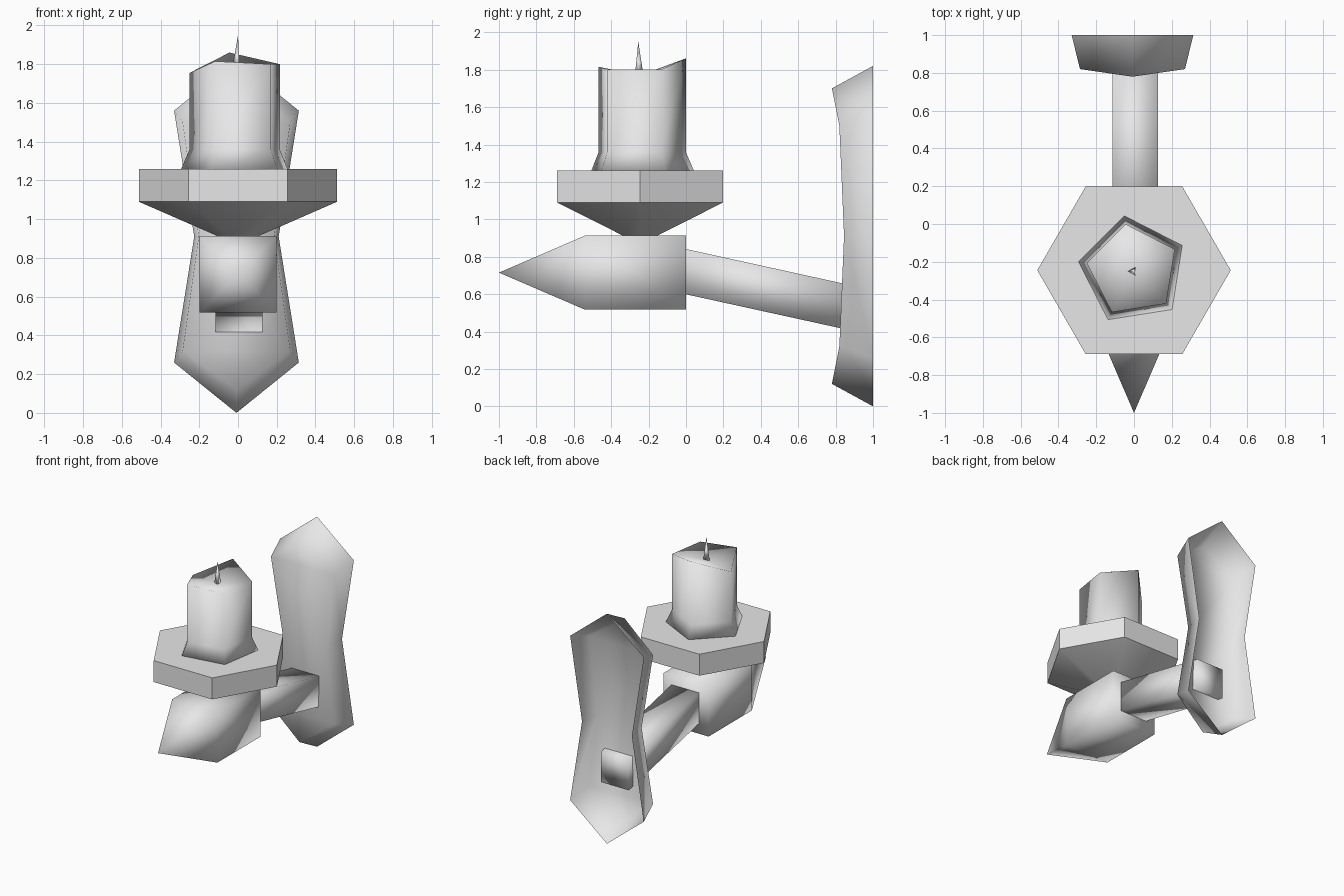
import bpy, math
from mathutils import Vector

default_cube = bpy.data.objects.get("Cube")
if default_cube:
    bpy.data.objects.remove(default_cube, do_unlink=True)

GREY = (0.8, 0.8, 0.8, 1.0)
grey = bpy.data.materials.new("plain_grey")
grey.use_nodes = True
grey.diffuse_color = GREY
grey.node_tree.nodes["Principled BSDF"].inputs["Base Color"].default_value = GREY


def loft(name, rings, start=True, end=True, sharp_angle=None):
    """Skin equal-length rings; a one-point ring is an apex; optional end caps."""
    verts, loops = [], []
    for ring in rings:
        loops.append(list(range(len(verts), len(verts) + len(ring))))
        verts += [Vector(p) for p in ring]
    faces = []
    for low, high in zip(loops, loops[1:]):
        count = max(len(low), len(high))
        for i in range(count):
            j = (i + 1) % count
            if len(high) == 1:
                faces.append((low[i], low[j], high[0]))
            elif len(low) == 1:
                faces.append((low[0], high[j], high[i]))
            else:
                faces.append((low[i], low[j], high[j], high[i]))
    if start and len(loops[0]) > 2:
        faces.append(loops[0][::-1])
    if end and len(loops[-1]) > 2:
        faces.append(loops[-1])
    mesh = bpy.data.meshes.new(name)
    mesh.from_pydata(verts, [], faces)
    mesh.materials.append(grey)
    mesh.validate()
    mesh.update()
    obj = bpy.data.objects.new(name, mesh)
    bpy.context.collection.objects.link(obj)
    for other in bpy.context.selected_objects:
        other.select_set(False)
    obj.select_set(True)
    bpy.context.view_layer.objects.active = obj
    if sharp_angle is None:
        bpy.ops.object.shade_smooth()
    else:
        bpy.ops.object.shade_smooth_by_angle(angle=math.radians(sharp_angle))
    return obj


def polygon(sides, radius, z, turn=0, centre=(0, -0.245)):
    """Horizontal regular polygon, counter-clockwise from above."""
    angles = [math.radians(turn) + math.tau * i / sides for i in range(sides)]
    return [(centre[0] + radius * math.cos(a), centre[1] + radius * math.sin(a), z)
            for a in angles]


def square(half, y, z, x=0):
    """Upright square facing +y."""
    return [(x + half * sx, y, z + half * sz)
            for sx, sz in ((1, -1), (-1, -1), (-1, 1), (1, 1))]


# Drip tray: hexagonal slab on a shallow cone
loft("drip_tray",
     [polygon(6, r, z) for r, z in ((0.1, 0.91), (0.512, 1.09), (0.512, 1.26))],
     sharp_angle=30)

# Candle: flared pentagon with an uneven rim and dished top
mid = (-0.005, -0.246)
rim_heights = (1.80, 1.86, 1.755, 1.815, 1.80)
rim = [(x, y, z) for (x, y, _), z in zip(polygon(5, 0.248, 0, 27, mid), rim_heights)]
loft("candle", [polygon(5, 0.292, 1.26, 27, mid), polygon(5, 0.248, 1.36, 27, mid),
                rim, [(*mid, 1.77)]])

# Wick
loft("wick", [polygon(3, 0.028, 1.76, 60, (-0.005, -0.25)), [(0, -0.255, 1.95)]])

# Holder: square block drawn out to a point at the front
loft("holder", [[(0, -1, 0.715)], square(0.198, -0.54, 0.715), square(0.198, 0, 0.715)])

# Arm sloping back through the wall plate
loft("arm", [square(0.121, -0.05, 0.731, 0.006), square(0.121, 0.88, 0.527, 0.006)])


# Wall plate: waisted shell, open at the back
def plate_ring(tip, shoulder, waist):
    """Six-point outline mirrored in x and about mid height; items are (x, y, z)."""
    middle, x0 = 0.91, -0.008
    side = [shoulder, waist, (shoulder[0], shoulder[1], -shoulder[2])]
    half = [tip] + [(-x, y, z) for x, y, z in side] + [(0, tip[1], -tip[2])] + side[::-1]
    return [(x0 + x, y, middle + z) for x, y, z in half]


back = plate_ring((0, 1, 0.91), (0.322, 1, 0.65), (0.218, 1, 0))
front = plate_ring((0, 0.78, 0.79), (0.278, 0.82, 0.59), (0.195, 0.845, 0))
plate = loft("wall_plate", [back, front], start=False, end=False)

# Front panel folded across the shoulders and waist
n = len(back)
verts = [v.co.copy() for v in plate.data.vertices]
faces = [tuple(p.vertices) for p in plate.data.polygons]
panel = [(0, 1, 7), (1, 2, 6, 7), (2, 3, 5, 6), (3, 4, 5)]
faces += [tuple(n + i for i in f) for f in panel]
plate.data.clear_geometry()
plate.data.from_pydata(verts, [], faces)
plate.data.polygons.foreach_set("use_smooth", [True] * len(faces))
plate.data.update()
